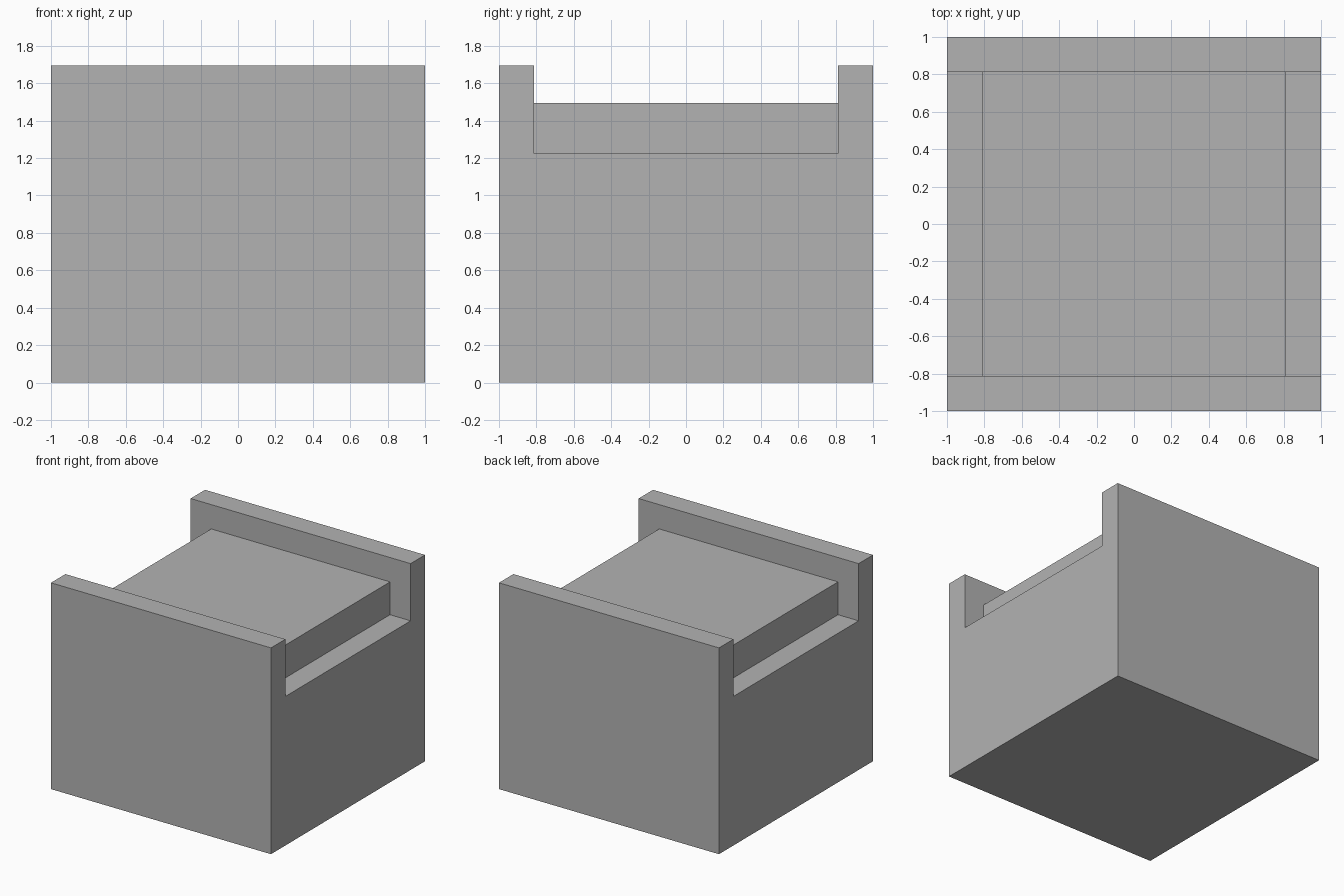
import bpy
import bmesh

cube = bpy.data.objects.get("Cube")
if cube:
    bpy.data.objects.remove(cube, do_unlink=True)

HALF = 1.0        # half of the overall footprint
INNER = 0.813     # inner face of the walls and end of the raised block
LEDGE_Z = 1.225
BLOCK_Z = 1.495
WALL_Z = 1.695

grey = bpy.data.materials.new("plain grey")
grey.use_nodes = True
colour = (0.45, 0.45, 0.45, 1.0)
grey.diffuse_color = colour
grey.node_tree.nodes["Principled BSDF"].inputs["Base Color"].default_value = colour


def extrude_profile(name, profile, half_width):
    """Extrude a (y, z) outline along x, centred on x = 0."""
    bm = bmesh.new()
    face = bm.faces.new([bm.verts.new((-half_width, y, z)) for y, z in profile])
    result = bmesh.ops.extrude_face_region(bm, geom=[face])
    moved = [v for v in result["geom"] if isinstance(v, bmesh.types.BMVert)]
    bmesh.ops.translate(bm, verts=moved, vec=(2 * half_width, 0, 0))
    bmesh.ops.recalc_face_normals(bm, faces=bm.faces)
    mesh = bpy.data.meshes.new(name)
    bm.to_mesh(mesh)
    bm.free()
    mesh.materials.append(grey)
    obj = bpy.data.objects.new(name, mesh)
    bpy.context.collection.objects.link(obj)
    return obj


# Solid body with a raised wall along the front and back
right_side = [(HALF, 0), (HALF, WALL_Z), (INNER, WALL_Z), (INNER, LEDGE_Z)]
left_side = [(-y, z) for y, z in reversed(right_side)]
extrude_profile("body_with_walls", right_side + left_side, HALF)

# Raised block between the walls, leaving a ledge at each side
block = [(INNER, LEDGE_Z), (INNER, BLOCK_Z), (-INNER, BLOCK_Z), (-INNER, LEDGE_Z)]
extrude_profile("raised_block", block, INNER)
